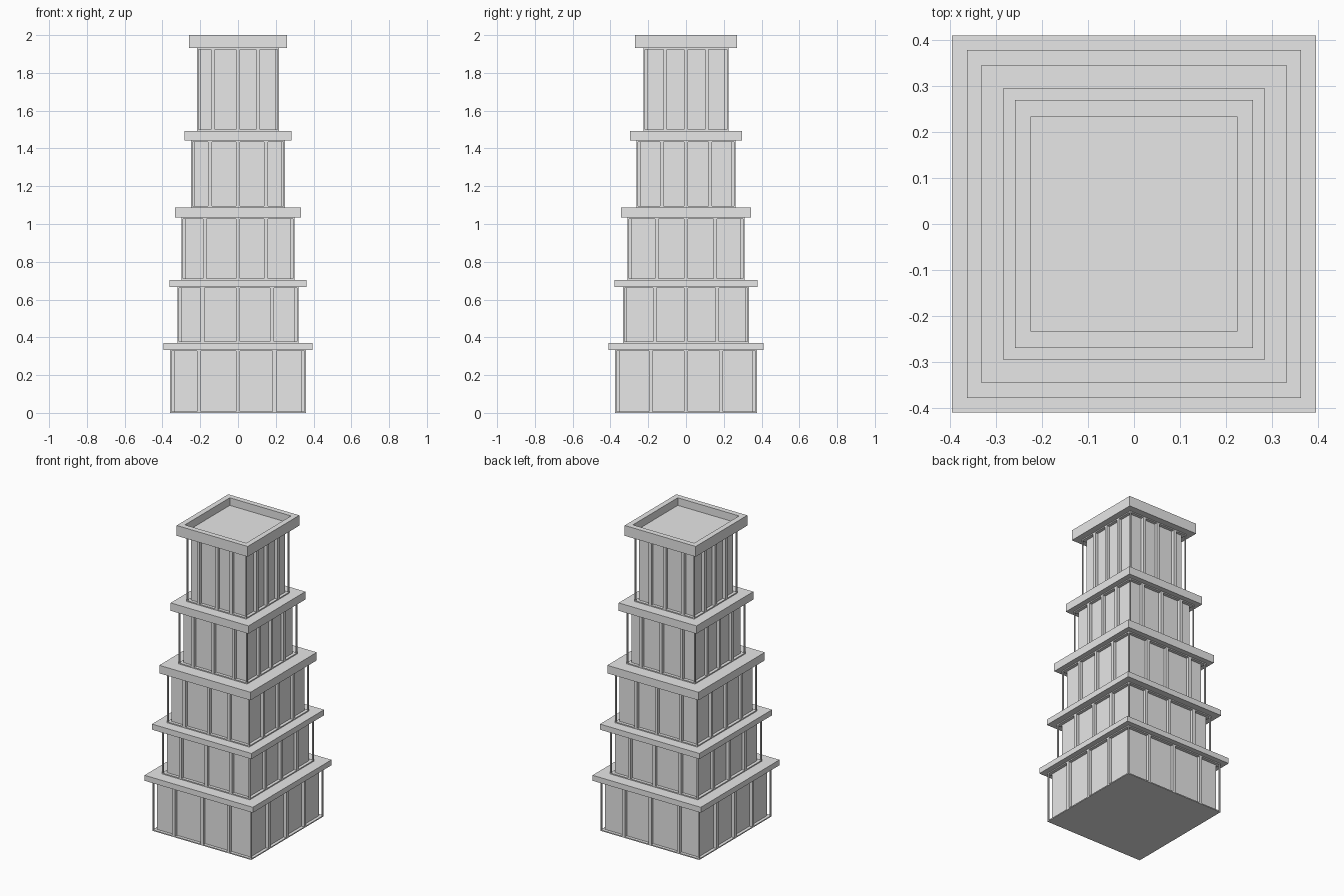
import bpy
import bmesh
from mathutils import Matrix, Vector

cube = bpy.data.objects.get("Cube")
if cube:
    bpy.data.objects.remove(cube, do_unlink=True)

stone = bpy.data.materials.new("light_grey")
stone.use_nodes = True
GREY = (0.8, 0.8, 0.8, 1)
stone.diffuse_color = GREY
stone.node_tree.nodes["Principled BSDF"].inputs["Base Color"].default_value = GREY

DEPTH = 0.02     # panel recess
POST = 0.02      # intermediate post width
EDGE = 0.008     # corner post width
RAIL = 0.007     # rail height


def add_box(bm, low, high):
    low, high = Vector(low), Vector(high)
    place = Matrix.Translation((low + high) / 2) @ Matrix.Diagonal((high - low).to_4d())
    return bmesh.ops.create_cube(bm, size=1, matrix=place)["verts"]


def finish(bm, name):
    mesh = bpy.data.meshes.new(name)
    bm.to_mesh(mesh)
    bm.free()
    mesh.materials.append(stone)
    obj = bpy.data.objects.new(name, mesh)
    bpy.context.collection.objects.link(obj)
    return obj


def storey_walls(name, hx, hy, z0, z1, x_posts, y_post):
    """Recessed core, slim corner posts, rails and wall posts."""
    bm = bmesh.new()
    cx, cy = hx - DEPTH, hy - DEPTH
    add_box(bm, (-cx, -cy, z0), (cx, cy, z1))
    # Full-width rails at the bottom and top
    for a, b in ((z0, z0 + RAIL), (z1 - RAIL, z1)):
        add_box(bm, (-hx, -hy, a), (hx, hy, b))
    low, high = z0 + RAIL, z1 - RAIL
    for s in (-1, 1):
        # Corner posts
        for t in (-1, 1):
            xs = sorted((s * hx, s * (hx - EDGE)))
            ys = sorted((t * hy, t * (hy - EDGE)))
            add_box(bm, (xs[0], ys[0], low), (xs[1], ys[1], high))
        # Posts on the front and back
        ys = sorted((s * hy, s * cy))
        for x in x_posts:
            add_box(bm, (x - POST / 2, ys[0], low), (x + POST / 2, ys[1], high))
        # Posts on the two sides
        xs = sorted((s * hx, s * cx))
        for y in (-y_post, 0, y_post):
            add_box(bm, (xs[0], y - POST / 2, low), (xs[1], y + POST / 2, high))
    finish(bm, name)


def ledge(name, hx, hy, z0, z1, basin=0):
    bm = bmesh.new()
    add_box(bm, (-hx, -hy, z0), (hx, hy, z1))
    if basin:
        # Sunken roof inside a parapet
        bm.normal_update()
        top = max(bm.faces, key=lambda f: f.calc_center_median().z)
        bmesh.ops.inset_individual(bm, faces=[top], thickness=basin)
        floor = bmesh.ops.extrude_face_region(bm, geom=[top])["geom"]
        bmesh.ops.delete(bm, geom=[top], context="FACES_ONLY")
        verts = [v for v in floor if isinstance(v, bmesh.types.BMVert)]
        bmesh.ops.translate(bm, verts=verts, vec=(0, 0, -basin))
        bmesh.ops.recalc_face_normals(bm, faces=bm.faces)
    finish(bm, name)


# Wall half sizes, ledge half sizes, wall top, ledge top, front posts, side post
STOREYS = [
    (0.36, 0.376, 0.395, 0.41, 0.334, 0.37, (-0.207, 0, 0.193), 0.187),
    (0.32, 0.334, 0.363, 0.378, 0.667, 0.704, (-0.188, 0, 0.18), 0.165),
    (0.30, 0.311, 0.333, 0.345, 1.034, 1.087, (-0.176, 0, 0.148), 0.155),
    (0.25, 0.262, 0.284, 0.296, 1.441, 1.493, (-0.148, 0, 0.148), 0.128),
    (0.218, 0.225, 0.259, 0.269, 1.932, 2.0, (-0.132, 0, 0.106), 0.11),
]
base = 0
for i, (wx, wy, lx, ly, wall_top, top, posts, side) in enumerate(STOREYS, 1):
    storey_walls(f"storey_{i}_walls", wx, wy, base, wall_top, posts, side)
    last = i == len(STOREYS)
    ledge("roof_parapet" if last else f"storey_{i}_ledge", lx, ly, wall_top, top,
          0.05 if last else 0)
    base = top
